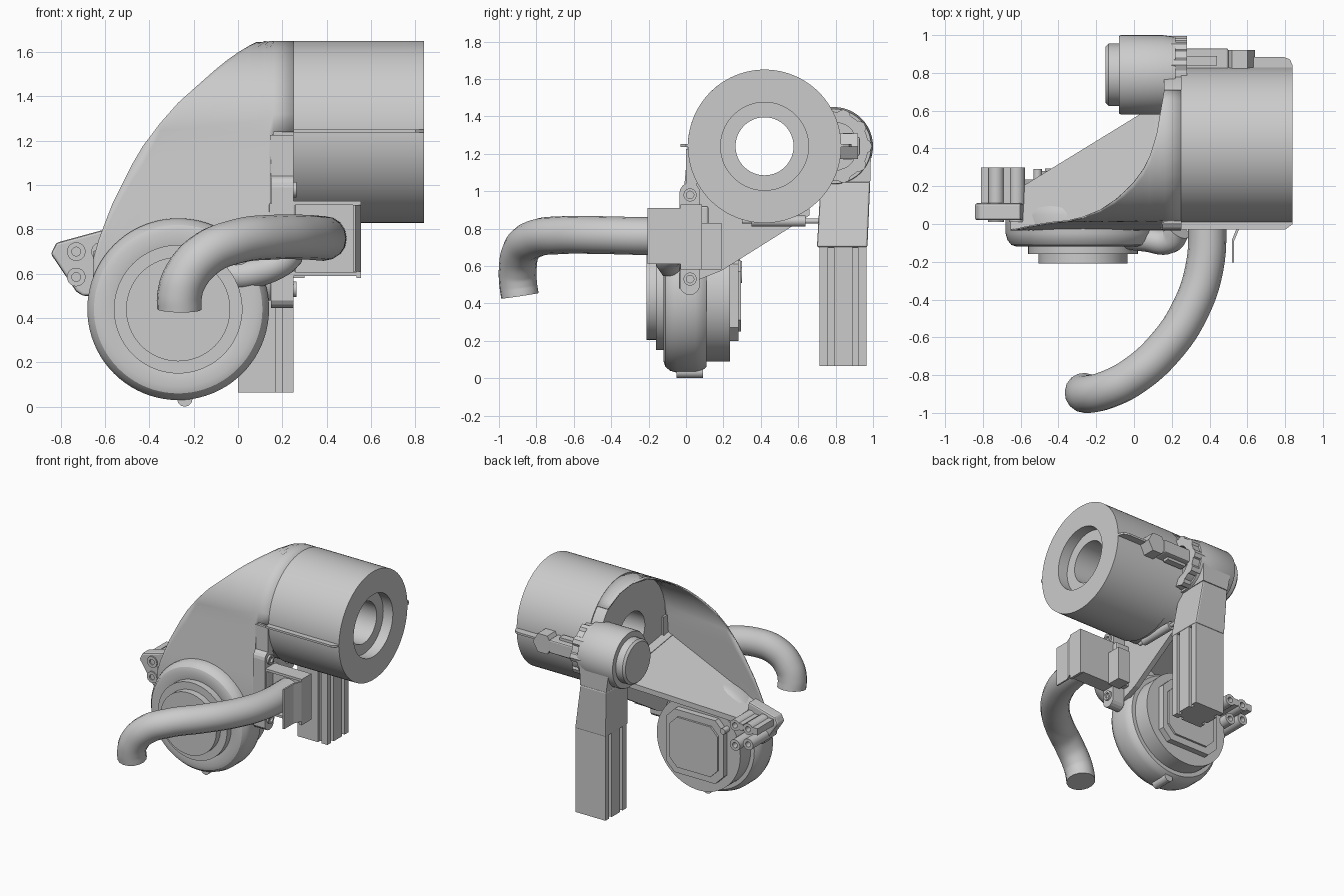
import bpy, bmesh
from math import sin, cos, pi, radians, asin

if "Cube" in bpy.data.objects:
    bpy.data.objects.remove(bpy.data.objects["Cube"])

MAP = {'x': lambda u, v, a: (a, u, v), 'y': lambda u, v, a: (u, a, v), 'z': lambda u, v, a: (u, v, a)}


def finish(name, bm, smooth=False):
    bmesh.ops.remove_doubles(bm, verts=bm.verts, dist=1e-5)
    bmesh.ops.recalc_face_normals(bm, faces=bm.faces)
    me = bpy.data.meshes.new(name)
    bm.to_mesh(me)
    bm.free()
    ob = bpy.data.objects.new(name, me)
    bpy.context.collection.objects.link(ob)
    if smooth:
        smooth_it(ob)
    return ob


def smooth_it(ob):
    bpy.ops.object.select_all(action='DESELECT')
    ob.select_set(True)
    bpy.context.view_layer.objects.active = ob
    bpy.ops.object.shade_smooth_by_angle(angle=radians(32))


def prism(name, pts, axis, a, b, top=None, bevel=0):
    """Extrude an outline along an axis, optionally to a different end outline."""
    bm = bmesh.new()
    lo = [bm.verts.new(MAP[axis](u, v, a)) for u, v in pts]
    hi = [bm.verts.new(MAP[axis](u, v, b)) for u, v in (top or pts)]
    bm.faces.new(lo)
    bm.faces.new(hi)
    n = len(lo)
    for i in range(n):
        bm.faces.new((lo[i], lo[(i + 1) % n], hi[(i + 1) % n], hi[i]))
    ob = finish(name, bm)
    if bevel:
        m = ob.modifiers.new("bevel", 'BEVEL')
        m.width, m.segments = bevel, 2
    return ob


def rect(u0, u1, v0, v1, c=0):
    if not c:
        return [(u0, v0), (u1, v0), (u1, v1), (u0, v1)]
    return [(u0 + c, v0), (u1 - c, v0), (u1, v0 + c), (u1, v1 - c),
            (u1 - c, v1), (u0 + c, v1), (u0, v1 - c), (u0, v0 + c)]


def box(name, x0, x1, y0, y1, z0, z1, bevel=0):
    return prism(name, rect(x0, x1, y0, y1), 'z', z0, z1, bevel=bevel)


def lathe(name, prof, axis, cu, cv, n=64):
    """Revolve a closed (radius, along) profile about an axis."""
    bm = bmesh.new()
    rings = [[bm.verts.new(MAP[axis](cu + r * cos(2 * pi * i / n), cv + r * sin(2 * pi * i / n), a))
              for i in range(n)] for r, a in prof]
    for j in range(len(prof)):
        p, q = rings[j], rings[(j + 1) % len(prof)]
        if prof[j][0] == 0 and prof[(j + 1) % len(prof)][0] == 0:
            continue
        for i in range(n):
            bm.faces.new((p[i], p[(i + 1) % n], q[(i + 1) % n], q[i]))
    return finish(name, bm, True)


def cyl(name, axis, cu, cv, r, a, b, n=32):
    return lathe(name, [(0, a), (r, a), (r, b), (0, b)], axis, cu, cv, n)


def tube(name, axis, cu, cv, r, ri, a, b, n=24):
    return lathe(name, [(ri, a), (r, a), (r, b), (ri, b)], axis, cu, cv, n)


def pipe(name, pts, r):
    cd = bpy.data.curves.new(name, 'CURVE')
    cd.dimensions = '3D'
    cd.bevel_depth, cd.bevel_resolution, cd.resolution_u = r, 6, 8
    cd.use_fill_caps = True
    s = cd.splines.new('BEZIER')
    s.bezier_points.add(len(pts) - 1)
    for p, c in zip(s.bezier_points, pts):
        p.co = c
        p.handle_left_type = p.handle_right_type = 'AUTO'
    ob = bpy.data.objects.new(name, cd)
    bpy.context.collection.objects.link(ob)
    bpy.ops.object.select_all(action='DESELECT')
    ob.select_set(True)
    bpy.context.view_layer.objects.active = ob
    bpy.ops.object.convert(target='MESH')
    smooth_it(bpy.context.view_layer.objects.active)


# Main drum with stepped through-hole, and its two side fins
lathe("drum", [(.155, .16), (.402, .16), (.402, .25), (.41, .25), (.41, .84), (.235, .84),
               (.235, .76), (.155, .76)], 'x', .42, 1.24, 96)
prism("drum_fin_front", [(.25, .03), (.25, -.03), (.80, -.03), (.84, 0), (.84, .03)], 'z', 1.237, 1.252)
prism("drum_fin_back", [(.25, .82), (.25, .885), (.79, .885), (.825, .872), (.84, .84), (.84, .82)], 'z', 1.237, 1.252)

# Shell wall: the drum's section carried along x and cut by the curved silhouette
CUT = [(.05, 1.625), (0, 1.595), (-.05, 1.56), (-.10, 1.52), (-.18, 1.45), (-.27, 1.37), (-.35, 1.28),
       (-.43, 1.175), (-.48, 1.09), (-.53, .99), (-.565, .92), (-.60, .83), (-.63, .75), (-.655, .66)]
R = .406
arcs = [(.25, radians(135)), (.16, radians(135)), (.14, radians(115)), (.12, radians(98)), (.085, radians(82))]
tops = [1.24] * len(arcs) + [min(1.24, z) for x, z in CUT]
arcs += [(x, asin(max(0, min(1, (z - 1.24) / R)))) for x, z in CUT]
bm = bmesh.new()
rows = []
for (x, t), zt in zip(arcs, tops):
    pts = [None] * 12
    if t > 0:
        pts = [(.42 - R * cos(t * (1 - k / 12)), 1.24 + R * sin(t * (1 - k / 12)), x) for k in range(12)]
    for k in range(9):
        z = zt + (.48 - zt) * k / 8
        pts.append((.014 - .045 * min(1, (1.24 - z) / .5), z, x if k == 0 else min(x, .15)))
    rows.append([p and bm.verts.new((p[2], p[0], p[1])) for p in pts])
for p, q in zip(rows, rows[1:]):
    for k in range(len(p) - 1):
        vs = [v for v in (p[k], p[k + 1], q[k + 1] or q[12], q[k] or q[12]) if v]
        vs = list(dict.fromkeys(vs))
        if len(vs) > 2 and len({v.co.copy().freeze() for v in vs}) == len(vs):
            bm.faces.new(vs)
shell = finish("shell_wall", bm, True)
m = shell.modifiers.new("wall", 'SOLIDIFY')
m.thickness, m.offset = .008, 0

# Sloping floor under the shell opening, and the web at its drum end
prism("shell_floor", [(.0, 1.10), (.66, 1.0), (.66, .96), (.0, 1.06)], 'x', .16, -.655,
      top=[(-.03, .70), (.16, .68), (.16, .64), (-.03, .66)])
prism("shell_web", [(.0, 1.08), (.66, .98), (.66, .87), (.19, .575), (.0, .5)], 'x', .11, .15)

# Round pump body, stepped front cover, square rear motor plate, drain
lathe("pump_body", [(0, -.21), (.235, -.21), (.235, -.16), (.29, -.16), (.29, -.11), (.35, -.12), (.38, -.11),
                    (.40, -.085), (.41, -.05), (.41, .05), (.40, .085), (.38, .11), (.35, .11), (.35, .235),
                    (0, .235)], 'y', -.27, .44, 80)
prism("pump_rear_plate", rect(-.51, -.03, .2, .68, .07), 'y', .23, .28)
prism("pump_rear_cap", rect(-.47, -.07, .25, .63, .06), 'y', .28, .295)
cyl("pump_drain", 'y', -.24, .035, .035, -.05, .09, 12)

# Pump outlet elbow
pipe("pump_outlet", [(-.1, -.06, .59), (.06, -.08, .60), (.19, -.09, .65), (.235, -.03, .69)], .066)

# Left mounting ear with four bolt tubes
prism("mount_ear", [(-.845, .69), (-.82, .74), (-.6, .80), (-.55, .5), (-.70, .5), (-.73, .52)],
      'y', .02, .11, bevel=.012)
for x, z in ((-.73, .70), (-.73, .585), (-.62, .70), (-.62, .55)):
    tube("bolt_tube", 'y', x, z, .042, .02, .01, .3)
for x in (-.79, -.67):
    box("tube_rib", x - .02, x + .02, .1, .3, .675, .725)
cyl("rear_pin", 'y', -.51, .62, .022, .1, .29, 12)

# Curved inlet pipe
pipe("inlet_pipe", [(.39, .06, .76), (.375, -.22, .76), (.30, -.45, .765), (.16, -.66, .765),
                    (-.01, -.81, .745), (-.15, -.88, .685), (-.24, -.90, .58), (-.264, -.897, .50),
                    (-.265, -.888, .44)], .101)

# Bracket holding the inlet pipe: channel, side sheet, eared flange
box("bracket_back", .25, .55, .05, .085, .59, .92)
for z in (.59, .91):
    box("bracket_rail", .25, .555, -.03, .085, z, z + .018)
box("bracket_side", .535, .555, -.03, .085, .58, .92)
prism("bracket_sheet", [(.555, -.03), (.53, -.09), (.53, -.205), (.518, -.205), (.518, -.085), (.54, -.03)],
      'z', .61, .91)
box("bracket_block", .2, .3, .08, .19, .58, .83)
flange = [(.02 + .055 * cos(t * pi / 8), (.99 if t <= 8 else .5) + .055 * sin(t * pi / 8)) for t in range(16)]
prism("eared_flange", flange, 'x', .15, .25)
for z in (.98, .53):
    tube("flange_boss", 'x', .022, z, .035, .02, .24, .265)
box("flange_core", .14, .26, -.03, .12, .6, .92, bevel=.01)
box("shell_collar", .145, .25, .0, .06, .92, 1.225)

# Rear arm: grooved post, tapered neck
g = .025
post = [(0, .715), (.17, .715), (.17, .715 + g), (.20, .715 + g), (.20, .715), (.25, .715), (.25, .76),
        (.225, .76), (.225, .79), (.25, .79), (.25, .89), (.225, .89), (.225, .92), (.25, .92), (.25, .965),
        (0, .965), (0, .92), (g, .92), (g, .89), (0, .89), (0, .79), (g, .79), (g, .76), (0, .76)]
prism("arm_post", post, 'z', .065, .72)
prism("arm_neck", rect(-.005, .255, .70, .97), 'z', .70, 1.05, top=rect(-.02, .2, .72, .985), bevel=.01)
prism("arm_neck_top", rect(-.02, .2, .72, .985), 'z', 1.05, 1.24, top=rect(-.05, .2, .66, .99))

# Arm head: round motor, end cap, clamp ring and clip
lathe("arm_head", [(0, -.15), (.15, -.15), (.165, -.135), (.165, -.08), (.205, -.08), (.21, -.07),
                   (.21, .15), (.2, .22), (0, .22)], 'x', .79, 1.24, 48)
for k in range(-2, 3):
    a = k * pi / 5
    cyl("clamp_lug", 'x', .79 + .165 * cos(a), 1.24 + .165 * sin(a), .04, .15, .28, 8)
tube("clamp_ring", 'x', .79, 1.24, .185, .13, .21, .28, 40)
box("clip_arm", .26, .5, .80, .93, 1.19, 1.29, bevel=.01)
box("clip_groove_rib", .28, .44, .84, .89, 1.17, 1.31)
cyl("clip_end", 'y', .56, 1.24, .08, .80, .92, 6)

# Link rod between shell and arm
cyl("link_rod", 'y', .2, .84, .014, .3, .72, 16)
cyl("link_sleeve", 'y', .2, .84, .03, .35, .64, 16)
